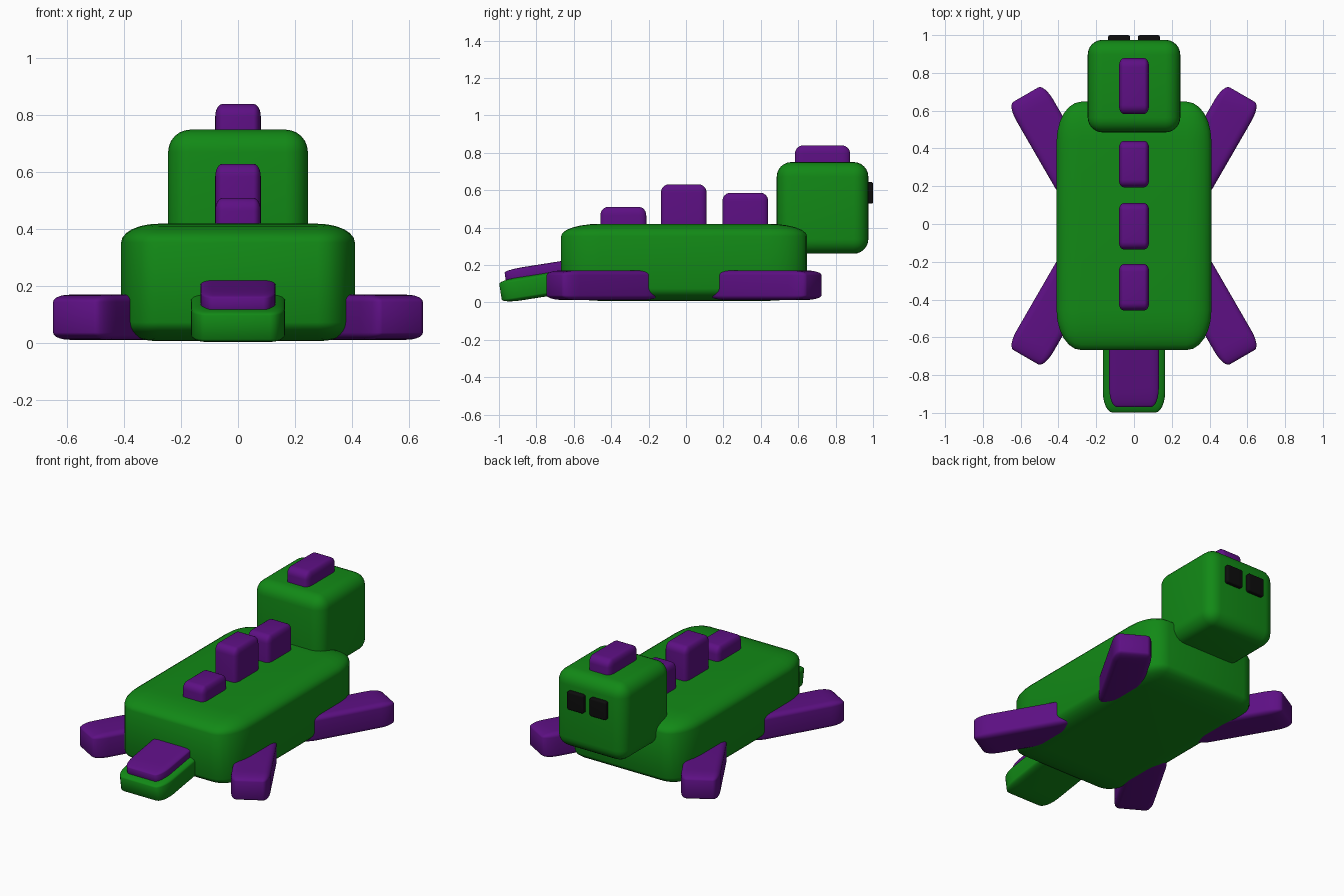
import bpy, bmesh
from math import radians, sin, cos
from mathutils import Matrix, Vector

if "Cube" in bpy.data.objects:
    bpy.data.objects.remove(bpy.data.objects["Cube"])


def material(name, rgb):
    m = bpy.data.materials.new(name)
    m.diffuse_color = (*rgb, 1)
    m.use_nodes = True
    m.node_tree.nodes["Principled BSDF"].inputs["Base Color"].default_value = m.diffuse_color
    return m


GREEN = material("green", (0.006, 0.25, 0.008))
PURPLE = material("purple", (0.11, 0.005, 0.23))
BLACK = material("black", (0.004, 0.004, 0.004))


def block(name, centre, size, mat, rot_x=0, rot_z=0, fraction=0.16):
    """Unit cube with rounded edges, stretched to size so the rounding stretches too."""
    bm = bmesh.new()
    bmesh.ops.create_cube(bm, size=1)
    bmesh.ops.bevel(bm, geom=bm.edges[:], offset=fraction, segments=6,
                    profile=0.5, affect='EDGES', clamp_overlap=True)
    xf = (Matrix.Translation(centre) @ Matrix.Rotation(radians(rot_z), 4, 'Z')
          @ Matrix.Rotation(radians(rot_x), 4, 'X') @ Matrix.Diagonal((*size, 1)))
    bmesh.ops.transform(bm, matrix=xf, verts=bm.verts)
    bmesh.ops.recalc_face_normals(bm, faces=bm.faces)
    for f in bm.faces:
        f.smooth = True
    me = bpy.data.meshes.new(name)
    bm.to_mesh(me)
    bm.free()
    me.materials.append(mat)
    ob = bpy.data.objects.new(name, me)
    bpy.context.collection.objects.link(ob)
    return ob


# Body and head
block("body", (0, -0.01, 0.214), (0.82, 1.315, 0.412), GREEN)
block("head", (0, 0.73, 0.505), (0.49, 0.49, 0.49), GREEN)

# Back spikes and head crest: (name, y centre, length, top)
for name, y, length, top in (("rear_spike", -0.335, 0.245, 0.51),
                             ("middle_spike", -0.012, 0.245, 0.63),
                             ("front_spike", 0.317, 0.245, 0.585),
                             ("head_crest", 0.73, 0.295, 0.84)):
    block(name, (0, y, top - 0.14), (0.16, length, 0.28), PURPLE)

# Eyes
for side, label in ((-1, "left"), (1, "right")):
    block(label + "_eye", (side * 0.079, 0.965, 0.585), (0.115, 0.07, 0.115),
          BLACK, fraction=0.1)

# Tail with its upper plate
block("tail", (0, -0.646, 0.111), (0.33, 0.7, 0.125), GREEN, rot_x=9)
block("tail_plate", (0, -0.644, 0.179), (0.263, 0.65, 0.09), PURPLE, rot_x=9)

# Splayed legs, mirrored across the body centre
LENGTH = 0.6
tip = Vector((0.573, 0.685))
mid = tip - Vector((sin(radians(30)), cos(radians(30)))) * LENGTH / 2
for sx, xl in ((-1, "left"), (1, "right")):
    for sy, yl in ((-1, "rear"), (1, "head_end")):
        y = mid.y if sy > 0 else -0.02 - mid.y
        block(f"{yl}_{xl}_leg", (sx * mid.x, y, 0.092), (0.225, LENGTH, 0.158),
              PURPLE, rot_z=-30 * sx * sy)
